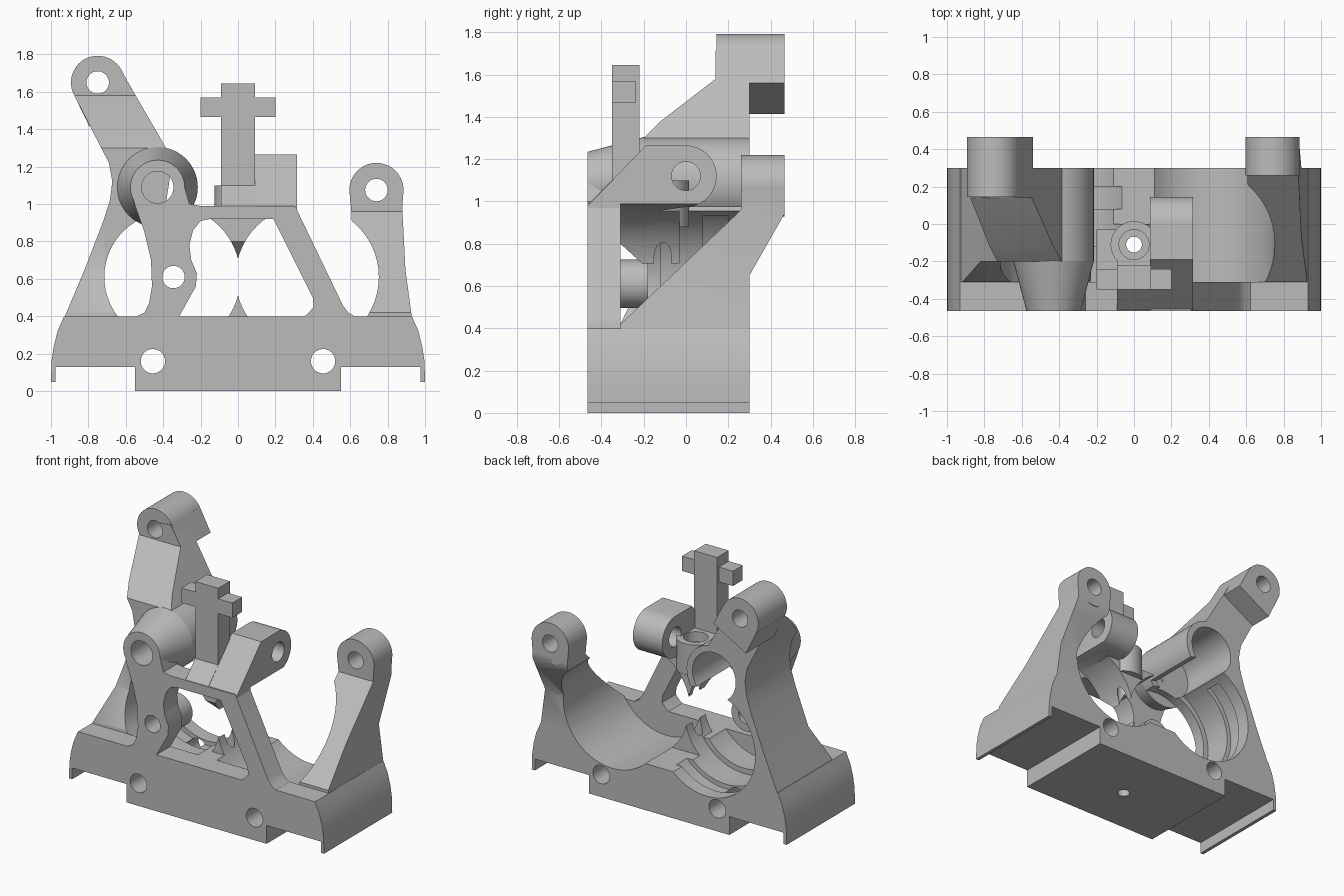
import bpy, bmesh, math

cube = bpy.data.objects.get("Cube")
if cube:
    bpy.data.objects.remove(cube)

grey = bpy.data.materials.new("light grey")
grey.use_nodes = True
grey.diffuse_color = (0.5, 0.5, 0.5, 1)
grey.node_tree.nodes["Principled BSDF"].inputs["Base Color"].default_value = (0.5, 0.5, 0.5, 1)

FRONT, MID, BACK = -0.465, -0.31, 0.3
parts, cutters = [], []


def loft(name, low, high, lo, hi, axis, group):
    """Join two matching outlines lying across the given axis."""
    place = {"X": lambda u, v, w: (w, u, v),
             "Y": lambda u, v, w: (u, w, v),
             "Z": lambda u, v, w: (u, v, w)}[axis]
    bm = bmesh.new()
    a = [bm.verts.new(place(u, v, lo)) for u, v in low]
    b = [bm.verts.new(place(u, v, hi)) for u, v in high]
    bm.faces.new(a)
    bm.faces.new(b)
    for i in range(len(a)):
        j = (i + 1) % len(a)
        bm.faces.new((a[i], a[j], b[j], b[i]))
    bmesh.ops.recalc_face_normals(bm, faces=bm.faces)
    mesh = bpy.data.meshes.new(name)
    bm.to_mesh(mesh)
    bm.free()
    mesh.materials.append(grey)
    obj = bpy.data.objects.new(name, mesh)
    bpy.context.collection.objects.link(obj)
    group.append(obj)
    return obj


def prism(name, pts, lo, hi, axis="Y", group=parts):
    return loft(name, pts, pts, lo, hi, axis, group)


def box(name, x, y, z, group=parts):
    return prism(name, [(x[0], z[0]), (x[1], z[0]), (x[1], z[1]), (x[0], z[1])], *y, group=group)


def cyl(name, c, r, lo, hi, axis="Y", group=parts, r2=None, n=56):
    def ring(rad):
        return [(c[0] + rad * math.cos(math.tau * i / n),
                 c[1] + rad * math.sin(math.tau * i / n)) for i in range(n)]
    return loft(name, ring(r), ring(r2 or r), lo, hi, axis, group)


def cutter(c, r, lo, hi, axis="Y"):
    obj = cyl("cutter", c, r, lo, hi, axis, cutters)
    obj.hide_render = True
    return obj


def combine(obj, others, op="DIFFERENCE"):
    bpy.context.view_layer.objects.active = obj
    for other in others:
        mod = obj.modifiers.new("cut", "BOOLEAN")
        mod.operation, mod.solver, mod.object = op, "EXACT", other
        bpy.ops.object.modifier_apply(modifier=mod.name)


# Bores shared by several parts
bore_l = cutter((0.37, 0.61), 0.383, MID, 0.6)
bore_r = cutter((-0.37, 0.61), 0.345, MID, 0.6)
bore_r_wide = cutter((-0.37, 0.61), 0.383, -0.12, 0.6)
groove = cutter((-0.37, 0.61), 0.415, 0.08, 0.2)
bores = [bore_l, bore_r, bore_r_wide, groove]
tube_hole = cutter((-0.43, 1.09), 0.085, -0.6, 0.6)
tube_bore = cutter((-0.43, 1.09), 0.17, -0.15, 0.6)
strut_hole = cutter((-0.345, 0.61), 0.06, -0.6, 0)
pin_hole = cutter((0, -0.11), 0.042, -0.1, 1.3, "Z")
pin_seat = cutter((0, -0.11), 0.08, 1.03, 1.3, "Z")
bolt_holes = [cutter((s * 0.455, 0.16), 0.065, -0.6, 0.6) for s in (-1, 1)]

# Base with curved flanks, thin side lips and a raised foot
half = [(0.55, 0), (0.55, 0.13), (0.975, 0.13), (0.975, 0.05), (1, 0.05),
        (0.997, 0.16), (0.985, 0.24), (0.965, 0.32), (0.93, 0.4)]
outline = half + [(-x, z) for x, z in reversed(half)]
base = prism("base", outline, FRONT, BACK)
rear_gap = box("cutter", (-0.2, 0.2), (0, 0.6), (0.33, 0.9), cutters)
combine(base, bores + bolt_holes + [pin_hole, rear_gap])

# Pointed web left standing between the two bores
web = box("lower_web", (-0.1, 0.1), (-0.22, 0), (0.36, 0.6))
web_cut = cutter((-0.37, 0.61), 0.383, -0.6, 0.6)
combine(web, [bore_l, web_cut, pin_hole])

# Front frame: both struts and the cross beam
frame = prism("front_frame", [
    (-0.575, 1.09), (-0.55, 0.99), (-0.5, 0.85), (-0.465, 0.7), (-0.46, 0.56),
    (-0.475, 0.47), (-0.5, 0.42), (-0.56, 0.39), (-0.32, 0.39), (-0.225, 0.56),
    (-0.22, 0.63), (-0.25, 0.7), (-0.26, 0.78), (-0.24, 0.86), (-0.2, 0.91),
    (-0.15, 0.92), (0.19, 0.92), (0.4, 0.5), (0.405, 0.45), (0.37, 0.41),
    (0.34, 0.39), (0.64, 0.39), (0.59, 0.42), (0.56, 0.46), (0.305, 0.99),
    (-0.2, 0.99), (-0.26, 1.0), (-0.285, 1.09)], FRONT, MID)
combine(frame, [tube_hole, strut_hole])
boss = cyl("strut_boss", (-0.345, 0.61), 0.115, MID - 0.05, -0.18)
combine(boss, [strut_hole])

# Tapered guide tube
nose = cyl("tube_nose", (-0.43, 1.09), 0.145, FRONT, -0.2, r2=0.215)
combine(nose, [tube_hole, tube_bore])
tube = cyl("guide_tube", (-0.43, 1.09), 0.215, -0.2, BACK)
combine(tube, [bore_r, bore_r_wide, tube_hole, tube_bore])

# Tall upright and its arm
tall = prism("tall_upright", [
    (-0.93, 0.39), (-0.82, 0.65), (-0.72, 0.91), (-0.685, 1.02), (-0.672, 1.12),
    (-0.69, 1.22), (-0.875, 1.58), (-0.75, 1.7), (-0.625, 1.715), (-0.35, 1.24),
    (-0.4, 0.9), (-0.37, 0.61), (-0.5, 0.39)], -0.6, BACK)
tall_side = prism("cutter", [
    (MID, 0.3), (MID, 0.42), (-0.2, 0.65), (-0.2, 1.3), (-0.12, 1.38), (0.14, 1.58),
    (0.14, 1.9), (0.6, 1.9), (0.6, 0.3)], -1.2, 0, "X", cutters)
combine(tall, [tall_side], "INTERSECT")
tall_hole = cutter((-0.75, 1.65), 0.06, -0.6, 0.6)
combine(tall, bores[1:] + [tube_bore, tall_hole])
tall_eye = cyl("tall_eye", (-0.75, 1.65), 0.143, 0.145, 0.465)
eye_block = prism("eye_block", [(-0.875, 1.58), (-0.795, 1.415), (-0.54, 1.56),
                                (-0.625, 1.72), (-0.75, 1.65)], 0.145, 0.465)
for obj in (tall_eye, eye_block):
    combine(obj, [tall_hole])

# Short upright leaning back to its eye
short = prism("short_upright", [
    (0.93, 0.39), (0.895, 0.65), (0.885, 0.85), (0.878, 0.98), (0.885, 1.075),
    (0.595, 1.075), (0.605, 0.97), (0.61, 0.88), (0.5, 0.61), (0.6, 0.39)], -0.6, 0.6)
short_side = prism("cutter", [
    (MID, 0.3), (MID, 0.42), (0.26, 0.96), (0.26, 1.3), (0.465, 1.3),
    (0.465, 0.94), (BACK, 0.65), (BACK, 0.3)], 0, 1.2, "X", cutters)
combine(short, [short_side], "INTERSECT")
short_hole = cutter((0.74, 1.075), 0.06, 0, 0.6)
short_eye = cyl("short_eye", (0.74, 1.075), 0.145, 0.26, 0.465)
combine(short, [bore_l, short_hole])
combine(short_eye, [short_hole])

# Bracket with a cross hole, behind the beam
cross_hole = cutter((0, 1.12), 0.068, 0, 0.6, "X")
arc = [(0.145 * math.cos(t), 1.12 + 0.145 * math.sin(t))
       for t in (math.pi * (0.5 - i / 24) for i in range(25))]
bracket = prism("side_bracket", [(FRONT, 0.98), (-0.19, 1.265)] + arc + [
    (-0.16, 0.95), (MID, 0.8), (MID, 0.93), (FRONT, 0.93)], 0.085, 0.315, "X")
combine(bracket, [cross_hole, bore_l, pin_hole, pin_seat])
ledge = prism("centre_ledge", [(FRONT, 0.985), (-0.35, 1.1), (-0.11, 1.1),
                               (-0.11, 0.93), (FRONT, 0.93)], -0.09, 0.09, "X")
combine(ledge, [pin_hole, pin_seat])

# Pin socket and the pointed keel beneath it
socket = cyl("pin_socket", (0, -0.11), 0.125, 0.88, 1.1, "Z")
combine(socket, [pin_hole, pin_seat, bore_l, web_cut])
keel = prism("upper_keel", [(MID, 0.96), (MID, 0.8), (-0.2, 0.7), (-0.03, 0.7),
                            (-0.03, 0.96)], -0.2, 0.2, "X")
combine(keel, [bore_l, web_cut, pin_hole])

# Post with cross bar
box("post", (-0.09, 0.09), (-0.35, -0.22), (0.95, 1.645))
box("cross_bar", (-0.2, 0.2), (-0.35, -0.24), (1.465, 1.57))

for obj in cutters:
    bpy.data.objects.remove(obj)
bpy.ops.object.select_all(action="DESELECT")
for obj in parts:
    obj.select_set(True)
bpy.context.view_layer.objects.active = base
bpy.ops.object.shade_smooth_by_angle(angle=math.radians(30))
